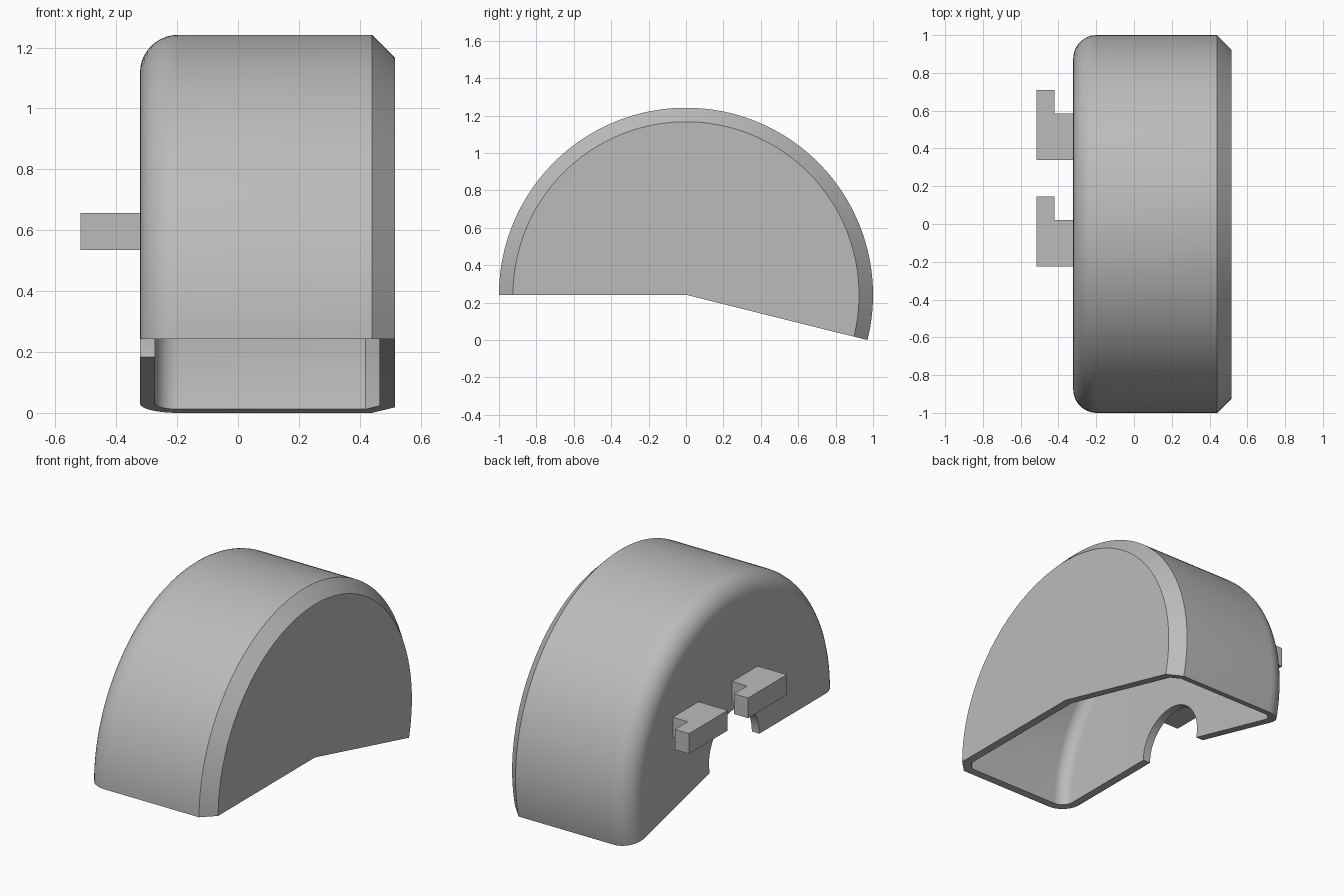
import bpy, bmesh
from math import sin, cos, pi, radians

cube = bpy.data.objects.get("Cube")
if cube:
    bpy.data.objects.remove(cube, do_unlink=True)

AXIS_Z = 0.242            # height of the round axis
SWEEP = radians(194)      # arc covered by the shell
STEPS = 96
WALL = 0.05
OUT_X, IN_X = 0.515, -0.322
HOLE_R = 0.24

grey = bpy.data.materials.new("plain grey")
grey.use_nodes = True
colour = (0.5, 0.5, 0.5, 1)
grey.diffuse_color = colour
grey.node_tree.nodes["Principled BSDF"].inputs["Base Color"].default_value = colour


def finish(name, bm):
    bmesh.ops.recalc_face_normals(bm, faces=bm.faces)
    mesh = bpy.data.meshes.new(name)
    bm.to_mesh(mesh)
    bm.free()
    mesh.materials.append(grey)
    obj = bpy.data.objects.new(name, mesh)
    bpy.context.collection.objects.link(obj)
    return obj


def wall_line(inset):
    """Cross-section (x, radius) from the outer face centre to the hole edge."""
    x0, x1, r = OUT_X - inset, IN_X + inset, 1 - inset
    bevel = 0.075 - inset * (2 - 2 ** 0.5)
    fillet = 0.125 - inset
    pts = [(x0, 0), (x0, r - bevel), (x0 - bevel, r)]
    for i in range(11):
        a = pi / 2 + i / 10 * pi / 2
        pts.append((x1 + fillet + fillet * cos(a), r - fillet + fillet * sin(a)))
    return pts + [(x1, HOLE_R)]


# Hollow shell: closed cross-section swept round the axis
profile = wall_line(0) + wall_line(WALL)[::-1]
bm = bmesh.new()
rings = []
for s in range(STEPS + 1):
    a = SWEEP * s / STEPS
    rings.append([bm.verts.new((x, -r * cos(a), AXIS_Z + r * sin(a)))
                  if r or s == 0 else rings[0][i]
                  for i, (x, r) in enumerate(profile)])
n = len(profile)
for a, b in zip(rings, rings[1:]):
    for i in range(n - 1):
        quad = [a[i], a[i + 1], b[i + 1], b[i]]
        bm.faces.new(list(dict.fromkeys(quad)))

# Cut rims, one strip of faces between the outer and inner line
for ring in (rings[0], rings[-1]):
    for i in range(n // 2 - 1):
        bm.faces.new([ring[i], ring[i + 1], ring[n - 2 - i], ring[n - 1 - i]])
shell = finish("guard_shell", bm)
bpy.context.view_layer.objects.active = shell
shell.select_set(True)
bpy.ops.object.shade_smooth_by_angle(angle=radians(30))
shell.select_set(False)

# Two L-shaped hooks on the inner face
for name, y in (("front_hook", -0.225), ("back_hook", 0.34)):
    bm = bmesh.new()
    outline = [(IN_X, 0), (-0.517, 0), (-0.517, 0.37), (-0.422, 0.37),
               (-0.422, 0.245), (IN_X, 0.245)]
    face = bm.faces.new([bm.verts.new((px, y + py, 0.535)) for px, py in outline])
    ext = bmesh.ops.extrude_face_region(bm, geom=[face], use_keep_orig=True)
    top = [v for v in ext["geom"] if isinstance(v, bmesh.types.BMVert)]
    bmesh.ops.translate(bm, verts=top, vec=(0, 0, 0.122))
    finish(name, bm)
